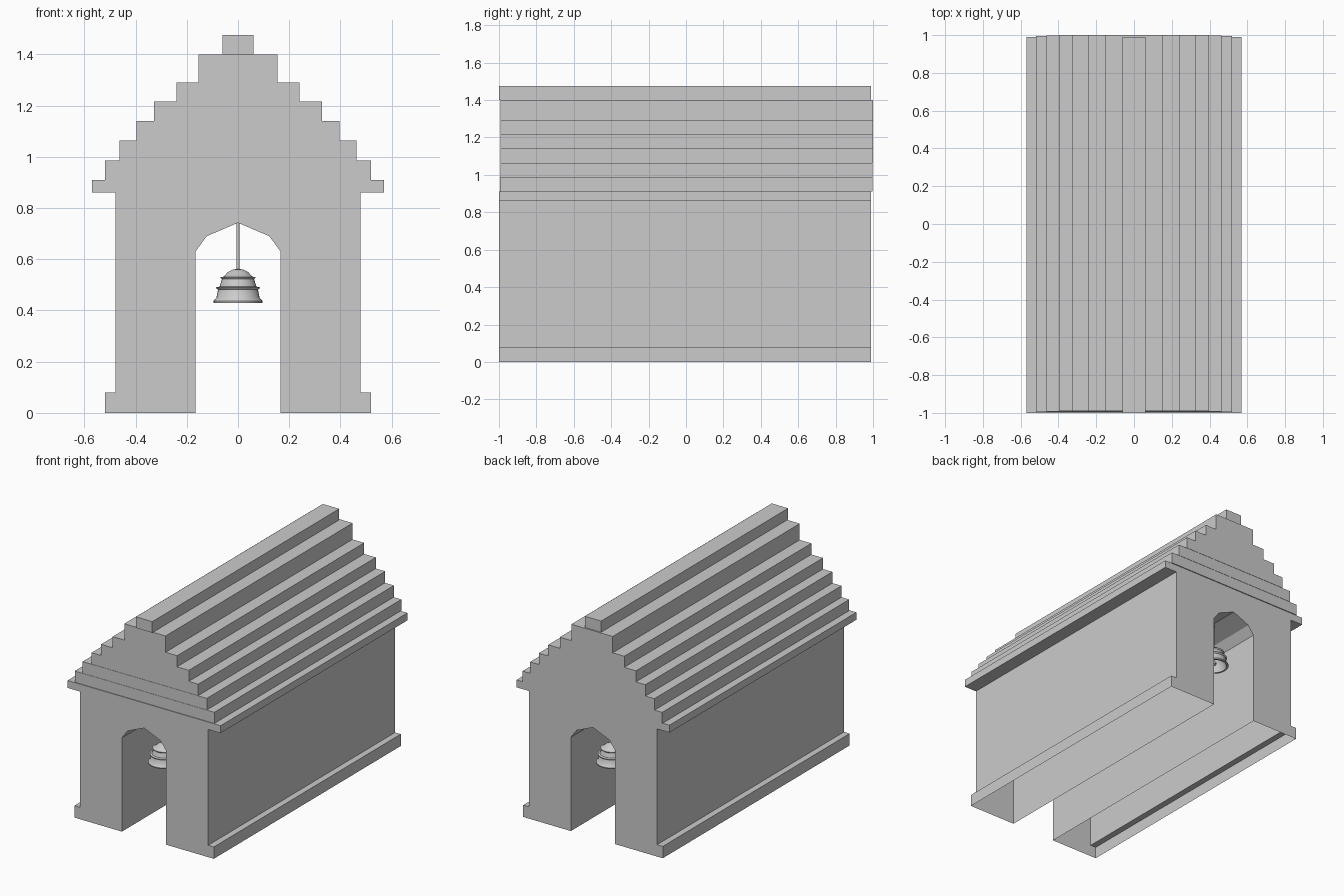
import bpy, bmesh, math

cube = bpy.data.objects.get("Cube")
if cube:
    bpy.data.objects.remove(cube, do_unlink=True)

stone = bpy.data.materials.new("light_grey_stone")
stone.use_nodes = True
GREY = (0.6, 0.6, 0.6, 1)
stone.diffuse_color = GREY
stone.node_tree.nodes["Principled BSDF"].inputs["Base Color"].default_value = GREY


def add_object(name, bm):
    bmesh.ops.recalc_face_normals(bm, faces=bm.faces)
    mesh = bpy.data.meshes.new(name)
    bm.to_mesh(mesh)
    bm.free()
    mesh.materials.append(stone)
    obj = bpy.data.objects.new(name, mesh)
    bpy.context.collection.objects.link(obj)
    return obj


def extrude_half(name, half, y0, y1, open_below=False):
    """Mirror a right-hand outline in x and extrude it along y."""
    outline = half + [(-x, z) for x, z in reversed(half) if x > 0]
    bm = bmesh.new()
    face = bm.faces.new([bm.verts.new((x, y0, z)) for x, z in outline])
    new = bmesh.ops.extrude_face_region(bm, geom=[face], use_keep_orig=True)["geom"]
    moved = [v for v in new if isinstance(v, bmesh.types.BMVert)]
    bmesh.ops.translate(bm, verts=moved, vec=(0, y1 - y0, 0))
    if open_below:
        floor = [f for f in bm.faces if all(v.co.z < 0.001 for v in f.verts)]
        bmesh.ops.delete(bm, geom=floor, context="FACES_ONLY")
    return add_object(name, bm)


def lathe(name, profile, y, segments=32):
    """Spin a (radius, height) profile about a vertical axis."""
    bm = bmesh.new()
    verts = [bm.verts.new((r, y, z)) for r, z in profile]
    edges = [bm.edges.new(pair) for pair in zip(verts, verts[1:])]
    bmesh.ops.spin(bm, geom=verts + edges, cent=(0, y, 0), axis=(0, 0, 1),
                   angle=math.tau, steps=segments)
    bmesh.ops.remove_doubles(bm, verts=bm.verts, dist=0.0004)
    obj = add_object(name, bm)
    bpy.ops.object.select_all(action="DESELECT")
    obj.select_set(True)
    bpy.context.view_layer.objects.active = obj
    bpy.ops.object.shade_smooth_by_angle(angle=math.radians(50))
    return obj


# Hollow walls with arched passage, plinth and cornice
extrude_half("arched_walls", [
    (0, 0.742), (0.122, 0.69), (0.165, 0.632), (0.165, 0), (0.52, 0),
    (0.52, 0.08), (0.478, 0.08), (0.478, 0.86), (0.57, 0.86), (0.57, 0.91),
    (0, 0.91)], -1, 0.99, open_below=True)

# Stepped roof: two broad courses, the narrowing gable and the ridge
roof = [
    ("lower_roof_course", 0.996, [(0.52, 0.91, 0.985)]),
    ("upper_roof_course", 0.998, [(0.463, 0.985, 1.063)]),
    ("stepped_gable", 1.0, [(0.397, 1.063, 1.14), (0.327, 1.14, 1.215),
                            (0.24, 1.215, 1.29), (0.154, 1.29, 1.4)]),
]
for name, back, steps in roof:
    half = [(0, steps[0][1])]
    for width, low, high in steps:
        half += [(width, low), (width, high)]
    extrude_half(name, half + [(0, steps[-1][2])], back - 1.991, back)
extrude_half("roof_ridge", [(0, 1.4), (0.061, 1.4), (0.061, 1.475), (0, 1.475)],
             -1, 0.99)

# A bell on a rod hangs near each end of the passage
bell = [(0, 0.562), (0.02, 0.56), (0.04, 0.55), (0.055, 0.532), (0.069, 0.53),
        (0.067, 0.525), (0.063, 0.522), (0.072, 0.493), (0.086, 0.49),
        (0.084, 0.485), (0.078, 0.482), (0.084, 0.45), (0.096, 0.437),
        (0.095, 0.43), (0.083, 0.43), (0.07, 0.47), (0.045, 0.53), (0, 0.55)]
clapper = [(0, 0.55), (0.005, 0.55), (0.005, 0.47), (0.018, 0.457),
           (0.018, 0.444), (0, 0.434)]
rod = [(0, 0.55), (0.006, 0.55), (0.006, 0.744), (0, 0.744)]
for end, y in (("front", -0.79), ("back", 0.79)):
    lathe(end + "_bell", bell, y)
    lathe(end + "_bell_clapper", clapper, y, 12)
    lathe(end + "_bell_rod", rod, y, 8)
